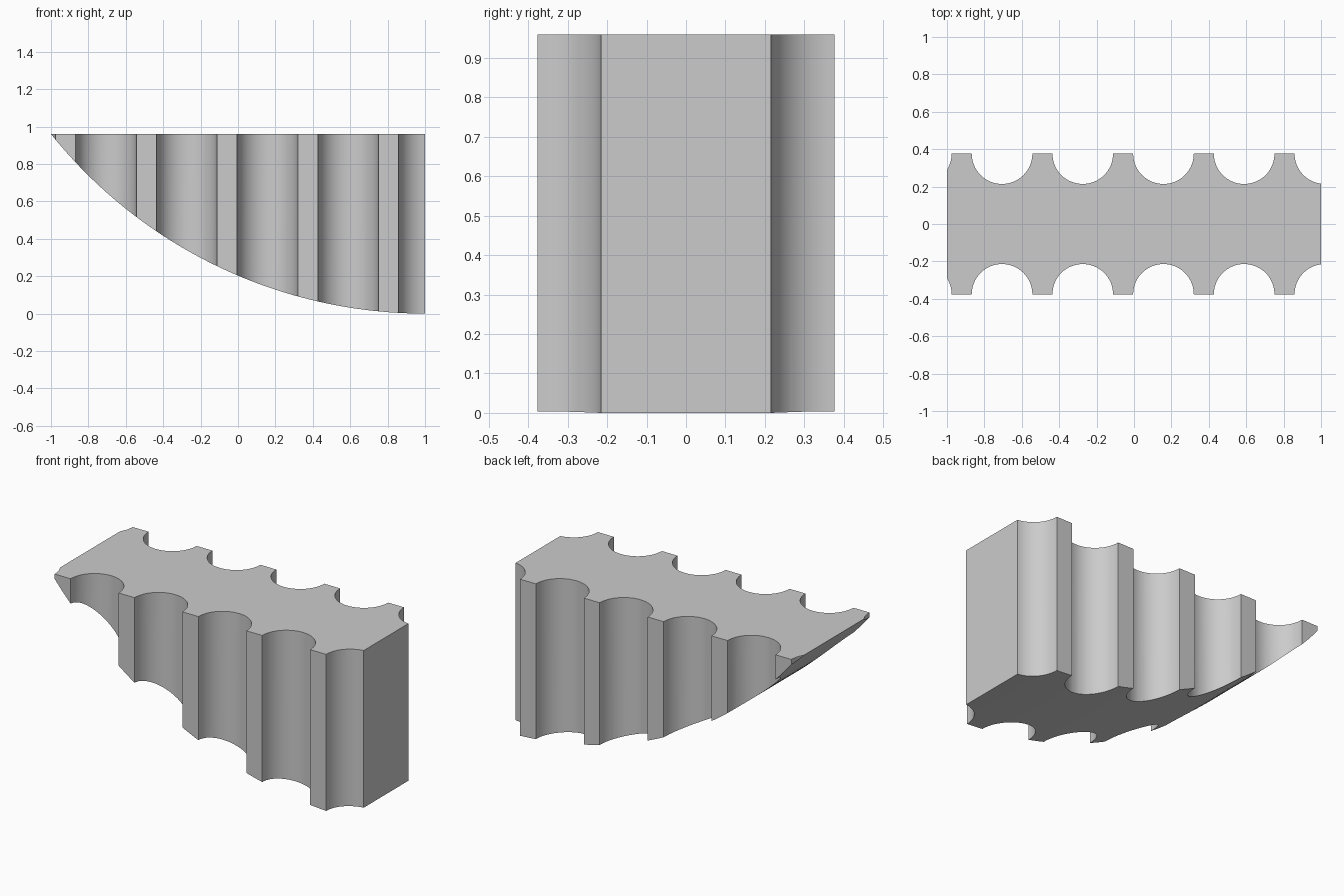
import bpy
import bmesh
import math

LENGTH, DEPTH, HEIGHT = 2.0, 0.752, 0.96
FLUTE_RADIUS, FLUTE_PITCH, FIRST_FLUTE = 0.162, 0.4315, -1.137
ARC_STEPS = 48

if "Cube" in bpy.data.objects:
    bpy.data.objects.remove(bpy.data.objects["Cube"], do_unlink=True)

stone = bpy.data.materials.new("plain grey")
stone.use_nodes = True
grey = (0.6, 0.6, 0.6, 1)
stone.diffuse_color = grey
stone.node_tree.nodes["Principled BSDF"].inputs["Base Color"].default_value = grey


def add_mesh(name, bm):
    bmesh.ops.recalc_face_normals(bm, faces=bm.faces)
    mesh = bpy.data.meshes.new(name)
    bm.to_mesh(mesh)
    bm.free()
    mesh.materials.append(stone)
    obj = bpy.data.objects.new(name, mesh)
    bpy.context.collection.objects.link(obj)
    return obj


# Wedge: flat top, circular arc underneath, extruded through the depth
arc_radius = (LENGTH ** 2 + HEIGHT ** 2) / (2 * HEIGHT)
sweep = math.asin(LENGTH / arc_radius)
profile = [(LENGTH / 2, HEIGHT)]
for i in range(ARC_STEPS + 1):
    a = sweep * i / ARC_STEPS
    profile.append((LENGTH / 2 - arc_radius * math.sin(a),
                    arc_radius * (1 - math.cos(a))))

bm = bmesh.new()
side = bm.faces.new([bm.verts.new((x, -DEPTH / 2, z)) for x, z in profile])
extruded = bmesh.ops.extrude_face_region(bm, geom=[side])["geom"]
moved = [v for v in extruded if isinstance(v, bmesh.types.BMVert)]
bmesh.ops.translate(bm, verts=moved, vec=(0, DEPTH, 0))
block = add_mesh("fluted_bracket", bm)

# Rows of upright cylinders that carve the flutes on front and back
bm = bmesh.new()
for i in range(6):
    for y_sign in (-1, 1):
        made = bmesh.ops.create_cone(
            bm, cap_ends=True, segments=64, depth=HEIGHT * 1.5,
            radius1=FLUTE_RADIUS, radius2=FLUTE_RADIUS)["verts"]
        bmesh.ops.translate(bm, verts=made, vec=(
            FIRST_FLUTE + i * FLUTE_PITCH, y_sign * DEPTH / 2, HEIGHT / 2))
cutter = add_mesh("flute_cutter", bm)
cutter.hide_render = True

cut = block.modifiers.new("flutes", "BOOLEAN")
cut.operation = "DIFFERENCE"
cut.solver = "EXACT"
cut.object = cutter

bpy.ops.object.select_all(action="DESELECT")
block.select_set(True)
bpy.context.view_layer.objects.active = block
bpy.ops.object.modifier_apply(modifier=cut.name)
bpy.data.objects.remove(cutter, do_unlink=True)
bpy.ops.object.shade_smooth_by_angle(angle=math.radians(25))
